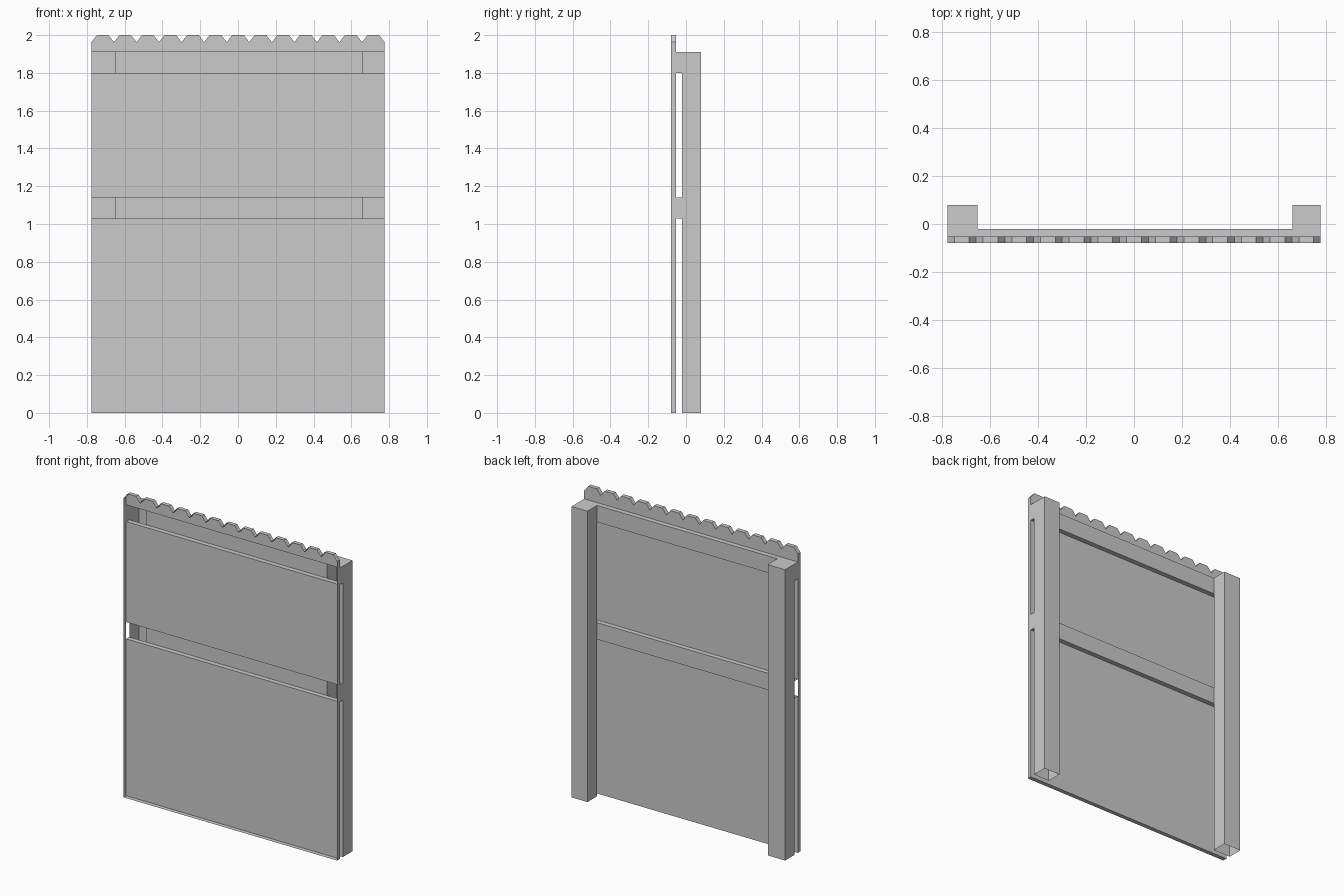
import bpy, bmesh

cube = bpy.data.objects.get("Cube")
if cube:
    bpy.data.objects.remove(cube, do_unlink=True)

# Overall layout
X0, X1 = -0.776, 0.776            # panel ends
P0, P1 = -0.65, 0.66              # inner faces of the posts
FRONT, BOARD, RAIL, BACK = -0.08, -0.052, -0.02, 0.08
RAILS = [("lower", 1.03, 1.14), ("upper", 1.80, 1.91)]
NOTCH, TOP = 1.963, 2.0
PICKETS, CHAMFER = 13, 0.029

grey = bpy.data.materials.new("plain grey")
grey.use_nodes = True
grey.diffuse_color = (0.6, 0.6, 0.6, 1)
bsdf = next(n for n in grey.node_tree.nodes if n.type == 'BSDF_PRINCIPLED')
bsdf.inputs["Base Color"].default_value = grey.diffuse_color


def finish(name, bm):
    mesh = bpy.data.meshes.new(name)
    bm.to_mesh(mesh)
    bm.free()
    mesh.materials.append(grey)
    ob = bpy.data.objects.new(name, mesh)
    bpy.context.collection.objects.link(ob)


def shell(name, xs, ys, zs, keep):
    """Box with only the named sides kept."""
    bm = bmesh.new()
    bmesh.ops.create_cube(bm, size=1)
    for v in bm.verts:
        v.co = [r[0] if c < 0 else r[1] for c, r in zip(v.co, (xs, ys, zs))]
    bm.normal_update()
    names = (("left", "right"), ("back", "front"), ("top", "bottom"))
    gone = []
    for f in bm.faces:
        axis = max(range(3), key=lambda i: abs(f.normal[i]))
        if names[axis][f.normal[axis] < 0] not in keep.split():
            gone.append(f)
    bmesh.ops.delete(bm, geom=gone, context='FACES')
    finish(name, bm)


# Board panel: rim, back sheets between the rails
shell("panel_rim", (X0, X1), (FRONT, BOARD), (0, NOTCH), "left right bottom")
gaps = [("lower", 0, RAILS[0][1]), ("middle", RAILS[0][2], RAILS[1][1])]
for label, z0, z1 in gaps:
    shell(label + "_panel_sheet", (X0, X1), (FRONT, BOARD), (z0, z1), "back")

# Notched picket tops: back sheet plus the edge that follows the outline
step = (X1 - X0) / PICKETS
outline = [(X0, NOTCH)]
for i in range(PICKETS):
    a, b = X0 + i * step, X0 + (i + 1) * step
    outline += [(a + CHAMFER, TOP), (b - CHAMFER, TOP), (b, NOTCH)]
bm = bmesh.new()
base_z = RAILS[1][2]
rows = [[bm.verts.new((x, y, z)) for x, z in outline] for y in (FRONT, BOARD)]
feet = [bm.verts.new((x, BOARD, base_z)) for x in (X0, X1)]
bm.faces.new([feet[0]] + rows[1] + [feet[1]])
for i in range(len(outline) - 1):
    bm.faces.new((rows[0][i], rows[0][i + 1], rows[1][i + 1], rows[1][i]))
finish("picket_tops", bm)

# Rails, hollow and open towards the front
for label, z0, z1 in RAILS:
    ends = "left" if label == "lower" else "left right"
    shell(label + "_rail", (X0, X1), (BOARD, RAIL), (z0, z1), "top bottom " + ends)
    shell(label + "_rail_back", (P0, P1), (BOARD, RAIL), (z0, z1), "back")

# Posts, open at the foot and where the rails join
for side, xs in (("right", (X0, P0)), ("left", (P1, X1))):
    shell(side + "_post", xs, (RAIL, BACK), (0, RAILS[1][2]), "left right back top")
    for label, z0, z1 in gaps:
        shell(f"{side}_post_{label}_front", xs, (RAIL, BACK), (z0, z1), "front")
